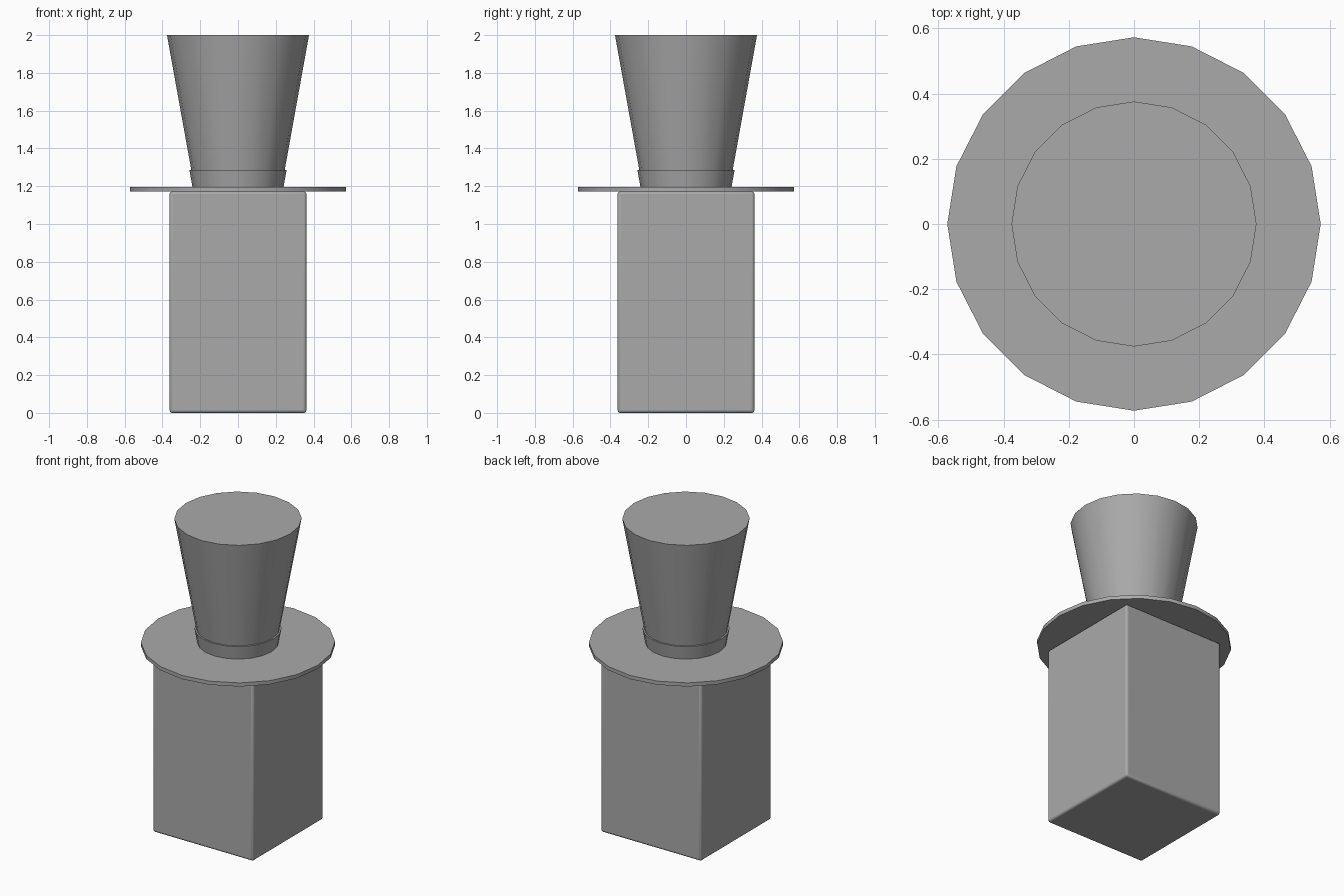
import bpy
import math

SIDES = 20

cube = bpy.data.objects.get("Cube")
if cube:
    bpy.data.objects.remove(cube, do_unlink=True)

# One plain grey for every part
grey = bpy.data.materials.new("plain_grey")
grey.use_nodes = True
colour = (0.4, 0.4, 0.4, 1.0)
grey.diffuse_color = colour
grey.node_tree.nodes["Principled BSDF"].inputs["Base Color"].default_value = colour


def finish(name, angle):
    obj = bpy.context.object
    obj.name = name
    obj.data.materials.append(grey)
    bpy.ops.object.shade_smooth_by_angle(angle=math.radians(angle))
    return obj


def tapered_disc(name, r_low, r_high, z_low, z_high):
    bpy.ops.mesh.primitive_cone_add(
        vertices=SIDES, radius1=r_low, radius2=r_high, depth=z_high - z_low,
        location=(0, 0, (z_low + z_high) / 2),
        rotation=(0, 0, math.pi / 2))
    bpy.ops.object.transform_apply(location=False, rotation=True, scale=True)
    return finish(name, 40)


# Square body with slightly rounded edges
width, height = 0.724, 1.172
bpy.ops.mesh.primitive_cube_add(size=1, location=(0, 0, height / 2))
bpy.context.object.scale = (width, width, height)
bpy.ops.object.transform_apply(location=False, rotation=False, scale=True)
body = finish("body", 60)
bevel = body.modifiers.new("rounded_edges", "BEVEL")
bevel.width = 0.014
bevel.segments = 3

# Hat: thin brim, flaring crown and a band around its foot
tapered_disc("hat_brim", 0.573, 0.573, 1.172, 1.196)
tapered_disc("hat_crown", 0.23, 0.376, 1.19, 2.0)
tapered_disc("hat_band", 0.24, 0.257, 1.19, 1.285)
